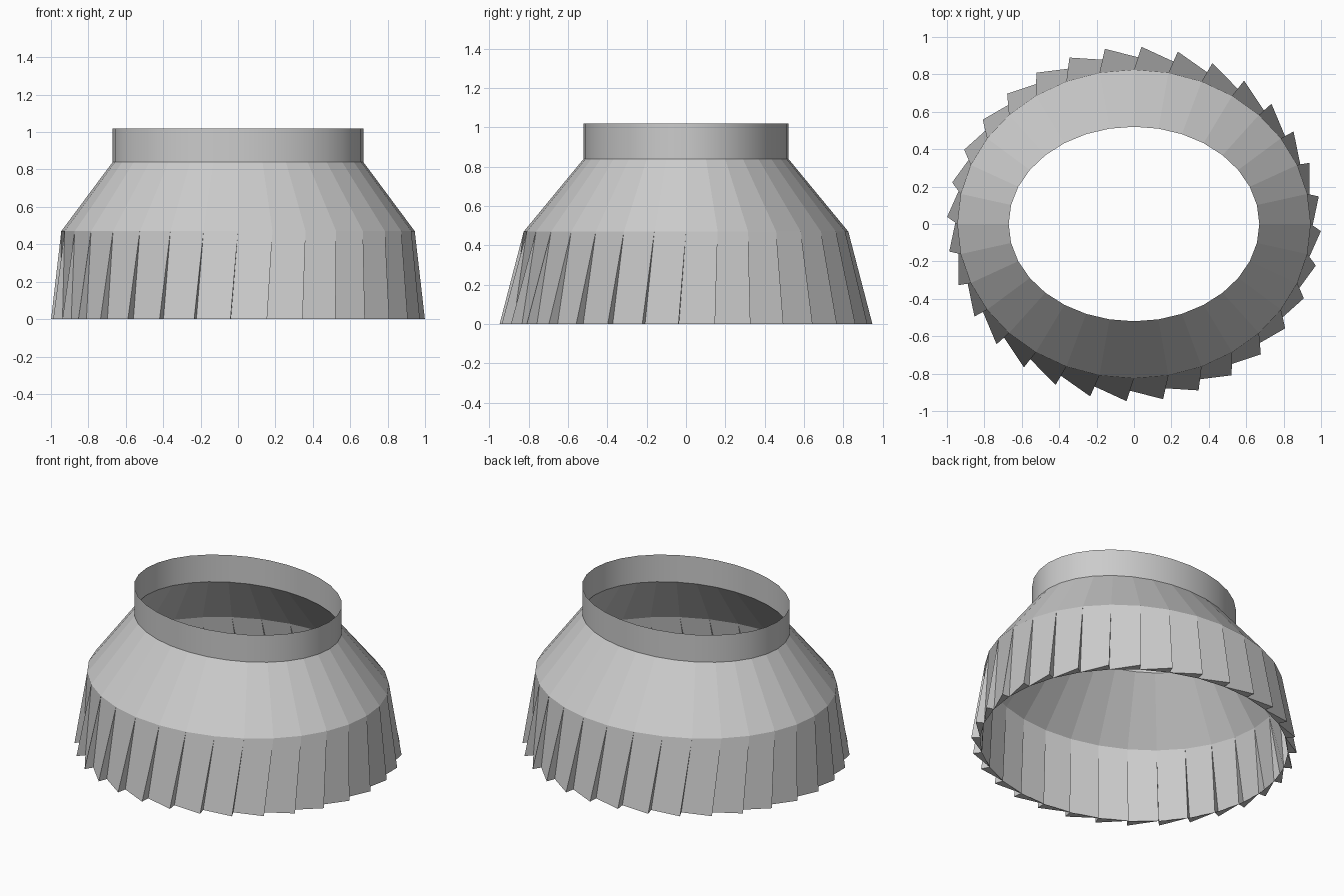
import bpy, bmesh
from math import cos, sin, radians

cube = bpy.data.objects.get("Cube")
if cube:
    bpy.data.objects.remove(cube, do_unlink=True)

N = 32                      # panels around the shell
STEP = 360 / N
TWIST = -2.3                # clockwise lean of the fins at the hem

grey = bpy.data.materials.new("light_grey")
grey.use_nodes = True
colour = (0.6, 0.6, 0.6, 1)
grey.diffuse_color = colour
grey.node_tree.nodes["Principled BSDF"].inputs["Base Color"].default_value = colour


def ellipse(bm, rx, ry, z, turn=0):
    angles = [radians(i * STEP + turn) for i in range(N)]
    return [bm.verts.new((rx * cos(a), ry * sin(a), z)) for a in angles]


def bridge(bm, low, high):
    for i in range(N):
        j = (i + 1) % N
        bm.faces.new((low[i], low[j], high[j], high[i]))


def finish(bm, name, smooth=False):
    mesh = bpy.data.meshes.new(name)
    for face in bm.faces:
        face.smooth = smooth
    bm.to_mesh(mesh)
    bm.free()
    mesh.materials.append(grey)
    obj = bpy.data.objects.new(name, mesh)
    bpy.context.collection.objects.link(obj)
    return obj


# Straight open collar
bm = bmesh.new()
bridge(bm, ellipse(bm, 0.67, 0.52, 0.84), ellipse(bm, 0.67, 0.52, 1.02))
finish(bm, "collar", smooth=True)

# Sloping faceted shoulder
bm = bmesh.new()
bridge(bm, ellipse(bm, 0.945, 0.825, 0.47), ellipse(bm, 0.67, 0.52, 0.84))
finish(bm, "shoulder")

# Pleated skirt: each panel runs from an outer tip to an inner fold
bm = bmesh.new()
top = ellipse(bm, 0.945, 0.825, 0.47)
tip = ellipse(bm, 1.0, 0.948, 0, TWIST)
fold = ellipse(bm, 0.95, 0.888, 0, TWIST)
for i in range(N):
    j = (i + 1) % N
    bm.faces.new((fold[i], tip[j], top[j], top[i]))     # panel
    bm.faces.new((tip[i], top[i], fold[i]))             # radial riser
    bm.faces.new((fold[i], fold[j], tip[j]))            # hem gusset
finish(bm, "pleated_skirt")
